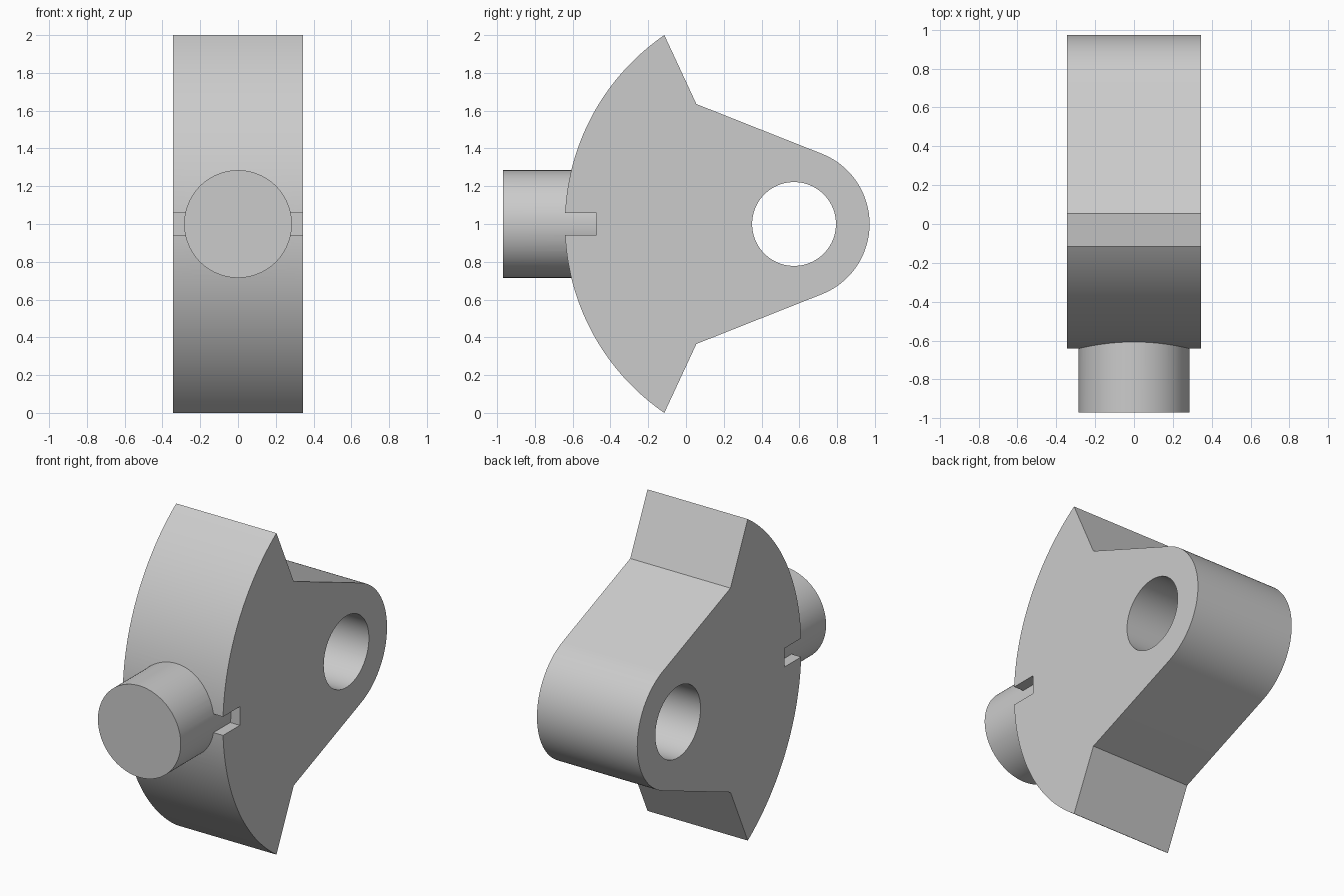
import bpy, bmesh
from math import sin, cos, pi, atan2, hypot

if "Cube" in bpy.data.objects:
    bpy.data.objects.remove(bpy.data.objects["Cube"])

PIVOT_Y, MID_Z = 0.572, 1.0      # pivot hole centre, also centre of both arcs
HALF_W = 0.345                   # half thickness along x
R_FACE, R_NOSE, R_HOLE = 1.213, 0.4, 0.222
SLOT_H, SLOT_Y = 0.058, -0.475


def arc(radius, a0, a1, n):
    """Points (y, z offset) on an arc around the pivot."""
    return [(PIVOT_Y + radius * cos(a0 + (a1 - a0) * i / n),
             radius * sin(a0 + (a1 - a0) * i / n)) for i in range(n + 1)]


def prism(name, outline, half_width):
    """Extrude a (y, z) outline along x."""
    bm = bmesh.new()
    face = bm.faces.new([bm.verts.new((-half_width, y, MID_Z + z)) for y, z in outline])
    ext = bmesh.ops.extrude_face_region(bm, geom=[face])
    verts = [v for v in ext['geom'] if isinstance(v, bmesh.types.BMVert)]
    bmesh.ops.translate(bm, vec=(2 * half_width, 0, 0), verts=verts)
    bmesh.ops.recalc_face_normals(bm, faces=bm.faces)
    mesh = bpy.data.meshes.new(name)
    bm.to_mesh(mesh)
    bm.free()
    obj = bpy.data.objects.new(name, mesh)
    bpy.context.collection.objects.link(obj)
    return obj


def cylinder(name, radius, depth, location, rotation):
    bpy.ops.mesh.primitive_cylinder_add(vertices=96, radius=radius, depth=depth,
                                        location=location, rotation=rotation)
    bpy.context.object.name = name
    return bpy.context.object


def combine(target, tool, operation):
    mod = target.modifiers.new(tool.name, 'BOOLEAN')
    mod.object, mod.operation, mod.solver = tool, operation, 'EXACT'
    bpy.context.view_layer.objects.active = target
    bpy.ops.object.modifier_apply(modifier=mod.name)
    bpy.data.objects.remove(tool)


# Upper half of the outline: nose arc, neck corner, curved face, slot
neck = (0.055, 0.635)
dy, dz = neck[0] - PIVOT_Y, neck[1]
dist = hypot(dy, dz)
tangent = atan2(dz, dy) - atan2((dist**2 - R_NOSE**2) ** 0.5, R_NOSE)
tip_angle = pi - atan2(1.0, (R_FACE**2 - 1) ** 0.5)
slot_angle = pi - atan2(SLOT_H, R_FACE)
upper = (arc(R_NOSE, 0, tangent, 24) + [neck]
         + arc(R_FACE, tip_angle, slot_angle, 40) + [(SLOT_Y, SLOT_H)])

# Mirror it for the lower half
lower = [(y, -z) for y, z in reversed(upper[1:])]
body = prism("rocker_body", upper + lower, HALF_W)

# Pivot hole
combine(body, cylinder("pivot_hole", R_HOLE, 1.2, (0, PIVOT_Y, MID_Z), (0, pi / 2, 0)),
        'DIFFERENCE')

# Front pin, running past the slot into the body
pin_front, pin_back = -0.97, -0.4
combine(body, cylinder("front_pin", 0.285, pin_back - pin_front,
                       (0, (pin_front + pin_back) / 2, MID_Z), (pi / 2, 0, 0)), 'UNION')

# Smooth the round surfaces, keep the edges sharp
bpy.ops.object.select_all(action='DESELECT')
body.select_set(True)
bpy.context.view_layer.objects.active = body
bpy.ops.object.shade_smooth_by_angle(angle=pi / 9)
